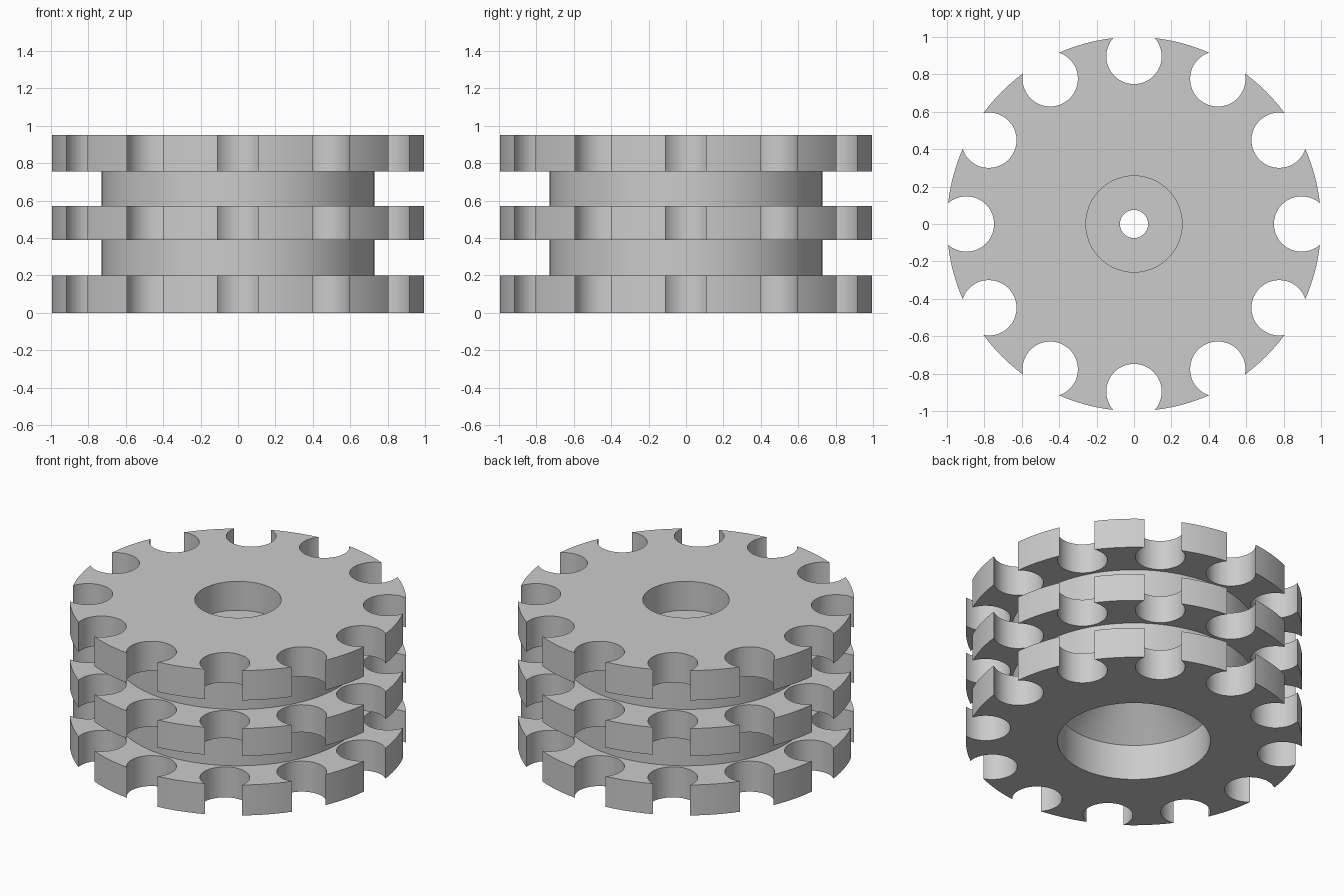
import bpy, bmesh, math
from mathutils import Matrix, Vector

cube = bpy.data.objects.get("Cube")
if cube:
    bpy.data.objects.remove(cube, do_unlink=True)

SEGMENTS = 120
OUTER, CORE, HEIGHT = 1.0, 0.73, 0.95
NOTCHES, NOTCH_RADIUS, NOTCH_CENTRE = 12, 0.148, 0.896

grey = bpy.data.materials.new("plain grey")
grey.use_nodes = True
colour = (0.6, 0.6, 0.6, 1.0)
grey.diffuse_color = colour
grey.node_tree.nodes["Principled BSDF"].inputs["Base Color"].default_value = colour


def add_object(name, bm):
    bmesh.ops.recalc_face_normals(bm, faces=bm.faces)
    mesh = bpy.data.meshes.new(name)
    bm.to_mesh(mesh)
    bm.free()
    mesh.materials.append(grey)
    obj = bpy.data.objects.new(name, mesh)
    bpy.context.collection.objects.link(obj)
    return obj


def lathe(name, profile):
    """Revolve a closed (radius, height) profile around the z axis."""
    bm = bmesh.new()
    rings = []
    for i in range(SEGMENTS):
        a = math.tau * i / SEGMENTS
        rings.append([bm.verts.new((r * math.cos(a), r * math.sin(a), z)) for r, z in profile])
    for i, ring in enumerate(rings):
        following = rings[(i + 1) % SEGMENTS]
        for j in range(len(profile)):
            k = (j + 1) % len(profile)
            bm.faces.new((ring[j], following[j], following[k], ring[k]))
    return add_object(name, bm)


# Three flanges on a core, with a stepped bore and a conical hollow below
outside = [(OUTER, 0), (OUTER, 0.2), (CORE, 0.2), (CORE, 0.39), (OUTER, 0.39),
           (OUTER, 0.57), (CORE, 0.57), (CORE, 0.755), (OUTER, 0.755), (OUTER, HEIGHT)]
bore = [(0.257, HEIGHT), (0.257, 0.76), (0.075, 0.76), (0.075, 0.61), (0.454, 0.233), (0.454, 0)]
wheel = lathe("notched_wheel", outside + bore)

# Round cutters spaced around the rim
bm = bmesh.new()
for i in range(NOTCHES):
    turn = Matrix.Rotation(math.tau * i / NOTCHES, 4, "Z")
    place = turn @ Matrix.Translation(Vector((NOTCH_CENTRE, 0, HEIGHT / 2)))
    bmesh.ops.create_cone(bm, cap_ends=True, segments=48, radius1=NOTCH_RADIUS,
                          radius2=NOTCH_RADIUS, depth=HEIGHT * 1.5, matrix=place)
cutter = add_object("notch_cutter", bm)
cutter.hide_render = True

# Cut the rim notches through all flanges
cut = wheel.modifiers.new("rim_notches", "BOOLEAN")
cut.operation = "DIFFERENCE"
cut.solver = "EXACT"
cut.object = cutter
bpy.ops.object.select_all(action="DESELECT")
wheel.select_set(True)
bpy.context.view_layer.objects.active = wheel
bpy.ops.object.modifier_apply(modifier=cut.name)
bpy.data.objects.remove(cutter, do_unlink=True)

# Smooth the round walls and keep the rims sharp
bpy.ops.object.shade_smooth_by_angle(angle=math.radians(30))
